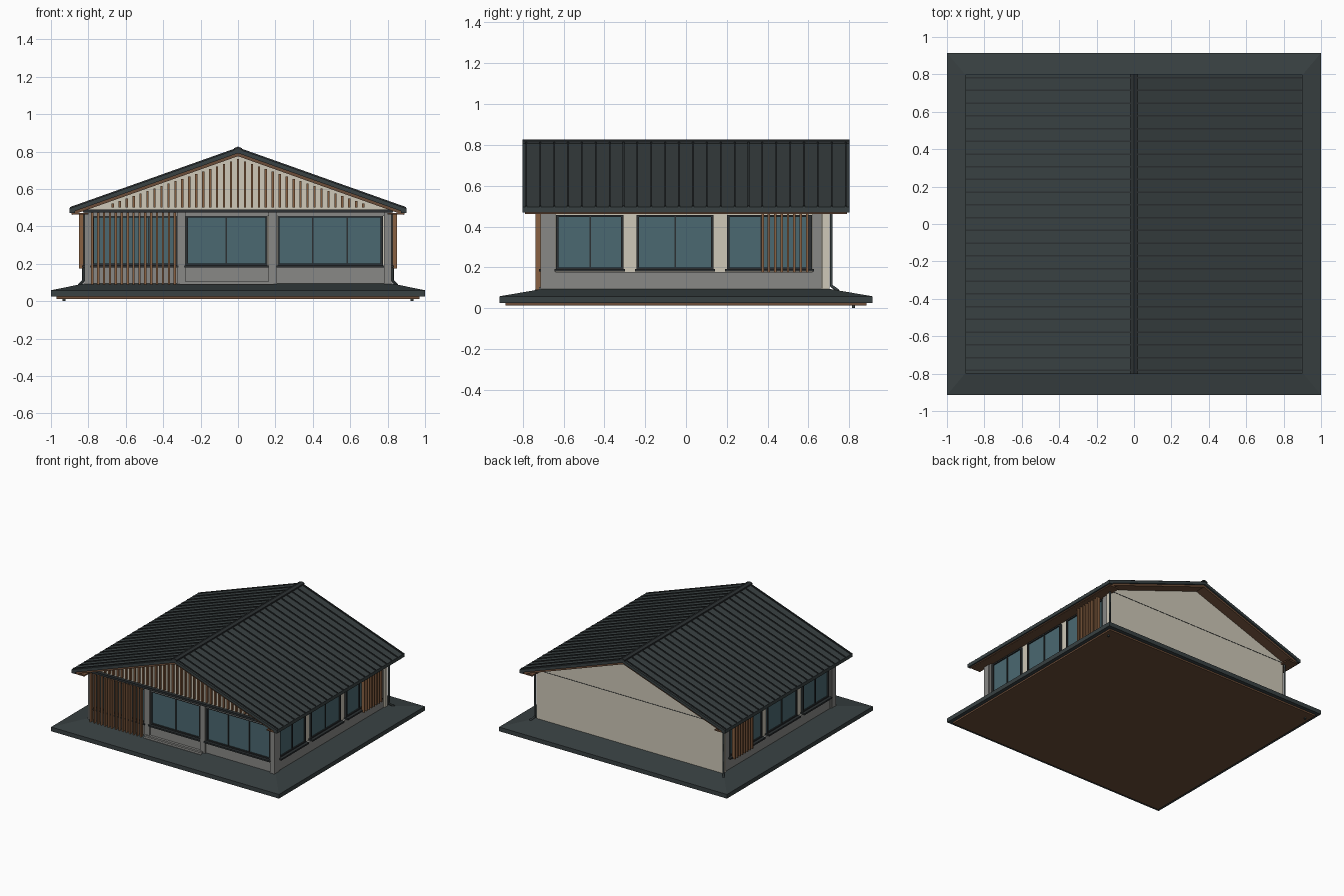
import bpy, bmesh
from mathutils import Vector

if "Cube" in bpy.data.objects:
    bpy.data.objects.remove(bpy.data.objects["Cube"])


def mat(name, r, g, b):
    m = bpy.data.materials.new(name)
    m.diffuse_color = (r, g, b, 1)
    m.use_nodes = True
    m.node_tree.nodes["Principled BSDF"].inputs["Base Color"].default_value = m.diffuse_color
    return m


DARK = mat("dark_metal", 0.04, 0.052, 0.054)
TRIM = mat("dark_trim", 0.025, 0.03, 0.032)
CREAM = mat("cream_render", 0.62, 0.58, 0.48)
WOOD = mat("wood", 0.25, 0.12, 0.055)
SOFFIT = mat("soffit_wood", 0.15, 0.075, 0.04)
GLASS = mat("glass", 0.07, 0.14, 0.165)
GREY = mat("grey_stone", 0.25, 0.25, 0.24)


def finish(name, bm, m):
    bmesh.ops.recalc_face_normals(bm, faces=bm.faces)
    me = bpy.data.meshes.new(name)
    bm.to_mesh(me)
    bm.free()
    me.materials.append(m)
    ob = bpy.data.objects.new(name, me)
    bpy.context.collection.objects.link(ob)
    return ob


def boxes(name, m, items):
    """One object from boxes given as (x0, x1, y0, y1, z0, z1)."""
    bm = bmesh.new()
    for x0, x1, y0, y1, z0, z1 in items:
        r = bmesh.ops.create_cube(bm, size=1)
        for v in r["verts"]:
            v.co = Vector(((x0 + x1) / 2 + v.co.x * (x1 - x0),
                           (y0 + y1) / 2 + v.co.y * (y1 - y0),
                           (z0 + z1) / 2 + v.co.z * (z1 - z0)))
    return finish(name, bm, m)


def prisms(name, m, profile, spans):
    """Extrude an xz profile along y for each (y0, y1)."""
    bm = bmesh.new()
    for y0, y1 in spans:
        f = bm.faces.new([bm.verts.new((x, y0, z)) for x, z in profile])
        r = bmesh.ops.extrude_face_region(bm, geom=[f])
        vs = [g for g in r["geom"] if isinstance(g, bmesh.types.BMVert)]
        bmesh.ops.translate(bm, verts=vs, vec=(0, y1 - y0, 0))
    return finish(name, bm, m)


RIDGE, SLOPE = 0.815, 0.355


def chevron(w, top, bottom):
    """Gable band between two offsets from the roof plane, half width w."""
    e = RIDGE - SLOPE * w
    return [(-w, e + bottom), (-w, e + top), (0, RIDGE + top), (w, e + top),
            (w, e + bottom), (0, RIDGE + bottom)]


def pipe(name, pts, r):
    cu = bpy.data.curves.new(name, "CURVE")
    cu.dimensions = "3D"
    cu.bevel_depth, cu.bevel_resolution, cu.use_fill_caps = r, 1, True
    sp = cu.splines.new("POLY")
    sp.points.add(len(pts) - 1)
    for p, c in zip(sp.points, pts):
        p.co = (*c, 1)
    cu.materials.append(DARK)
    bpy.context.collection.objects.link(bpy.data.objects.new(name, cu))


# Base: slab, sloping skirt and wooden underside
bm = bmesh.new()
rings = [[bm.verts.new((sx * a, sy * b, z)) for sx, sy in ((-1, -1), (1, -1), (1, 1), (-1, 1))]
         for a, b, z in ((1, .915, .025), (1, .915, .058), (.82, .70, .095))]
bm.faces.new(rings[0])
bm.faces.new(rings[2])
for lo, hi in zip(rings, rings[1:]):
    for i in range(4):
        bm.faces.new((lo[i], lo[(i + 1) % 4], hi[(i + 1) % 4], hi[i]))
finish("base_skirt", bm, DARK)
boxes("base_underside", SOFFIT, [(-.97, .97, -.885, .885, .012, .026)])

# Main walls
boxes("wall_core", CREAM, [(-.795, .795, -.68, .69, .08, .485)])
e = RIDGE - SLOPE * .82 - .04
gable = [(-.82, .08), (.82, .08), (.82, e), (0, RIDGE - .04), (-.82, e)]
prisms("back_wall", CREAM, gable, [(.67, .703)])
boxes("back_wall_joint", TRIM, [(-.82, .82, .70, .705, .478, .482)])
prisms("front_gable_wall", CREAM, [(-.82, .475), (.82, .475)] + gable[2:], [(-.70, -.66)])

# Front stonework: columns, dado, lintel, step
boxes("front_columns", GREY, [(a, b, -.712, -.66, .085, .475) for a, b in
                              ((-.82, -.782), (-.325, -.28), (.163, .208), (.78, .82))])
boxes("front_dado", GREY, [(-.79, .79, -.70, -.66, .08, .18)])
boxes("front_lintel", GREY, [(-.79, .79, -.70, -.66, .455, .475)])
boxes("front_beam", TRIM, [(-.83, .83, -.725, -.69, .473, .49)])
boxes("porch_step", GREY, [(-.31, .19, -.74, -.69, .075, .092), (-.31, .19, -.72, -.69, .09, .105)])

# Side stonework
sides = []
for s in (-1, 1):
    sides += [(s * .78, s * .812, -.70, .665, .08, .178),
              (s * .78, s * .815, -.705, -.64, .08, .475),
              (s * .78, s * .812, .62, .665, .08, .475)]
boxes("side_stonework", GREY, [(min(a, b), max(a, b), *r) for a, b, *r in sides])

# Windows: panes, frames with mullions, sills (u runs along the wall)
panes, frames, sills = [], [], []


def window(u0, u1, mullions, place):
    t = .012
    panes.append(place(u0, u1, .004, .008, .195, .452))
    for u in (u0 + t / 2, u1 - t / 2):
        frames.append(place(u - t / 2, u + t / 2, 0, .018, .19, .456))
    for u in mullions:
        frames.append(place(u - .004, u + .004, 0, .015, .19, .456))
    for z0 in (.19, .446):
        frames.append(place(u0, u1, 0, .0175, z0, z0 + .01))
    sills.append(place(u0 - .008, u1 + .008, 0, .04, .179, .191))


def on_front(u0, u1, d0, d1, z0, z1):
    return (u0, u1, -.68 - d1, -.68 - d0, z0, z1)


def on_side(s):
    def place(u0, u1, d0, d1, z0, z1):
        a, b = sorted((s * (.793 + d0), s * (.793 + d1)))
        return (a, b, u0, u1, z0, z1)
    return place


window(-.782, -.325, (-.63, -.477), on_front)
window(-.28, .158, (-.062,), on_front)
window(.21, .775, (.4, .585), on_front)
for s in (-1, 1):
    for u0, u1, ms in ((-.637, -.307, (-.47,)), (-.242, .135, (-.052,)), (.2, .618, (.37, .6))):
        window(u0, u1, ms, on_side(s))
boxes("window_panes", GLASS, panes)
boxes("window_frames", TRIM, frames)
boxes("window_sills", TRIM, sills)

# Timber screens
boxes("front_screen_slats", WOOD, [(x - .006, x + .006, -.738, -.714, .088, .474)
                                   for x in (-.779 + .0315 * i for i in range(15))])
side_slats = []
for s in (-1, 1):
    a, b = sorted((s * .825, s * .85))
    side_slats += [(a, b, y - .006, y + .006, .175, .472) for y in (.375 + .0312 * i for i in range(8))]
boxes("side_screen_slats", WOOD, side_slats)
boxes("gable_slats", WOOD, [(x - .006, x + .006, -.718, -.698, .50, RIDGE - SLOPE * abs(x) - .055)
                            for x in (.0372 * i for i in range(-18, 19))])

# Roof: metal sheet, timber lining, seams, ridge cap, gutters
prisms("roof_sheet", DARK, chevron(.9, 0, -.024), [(-.8, .8)])
prisms("roof_lining", SOFFIT, chevron(.885, -.024, -.04), [(-.788, .788)])
prisms("roof_seams", TRIM, chevron(.898, .007, -.002),
       [(y - .004, y + .004) for y in (-.782 + .068 * i for i in range(24))])
prisms("ridge_cap", TRIM, chevron(.022, .011, -.002), [(-.802, .802)])
boxes("gutters", DARK, [(-.902, -.872, -.8, .8, .47, .497), (.872, .902, -.8, .8, .47, .497)])
boxes("eave_soffits", SOFFIT, [(-.89, -.80, -.785, .785, .462, .472), (.80, .89, -.785, .785, .462, .472)])

# Downpipes at the back corners and drain stubs under the base
for s, side in ((-1, "left"), (1, "right")):
    pipe("downpipe_" + side, [(s * .826, .712, .47), (s * .826, .712, .11),
                              (s * .85, .745, .085)], .008)
    pipe("drain_stub_" + side, [(s * .93, .82, .03), (s * .93, .82, 0)], .009)
